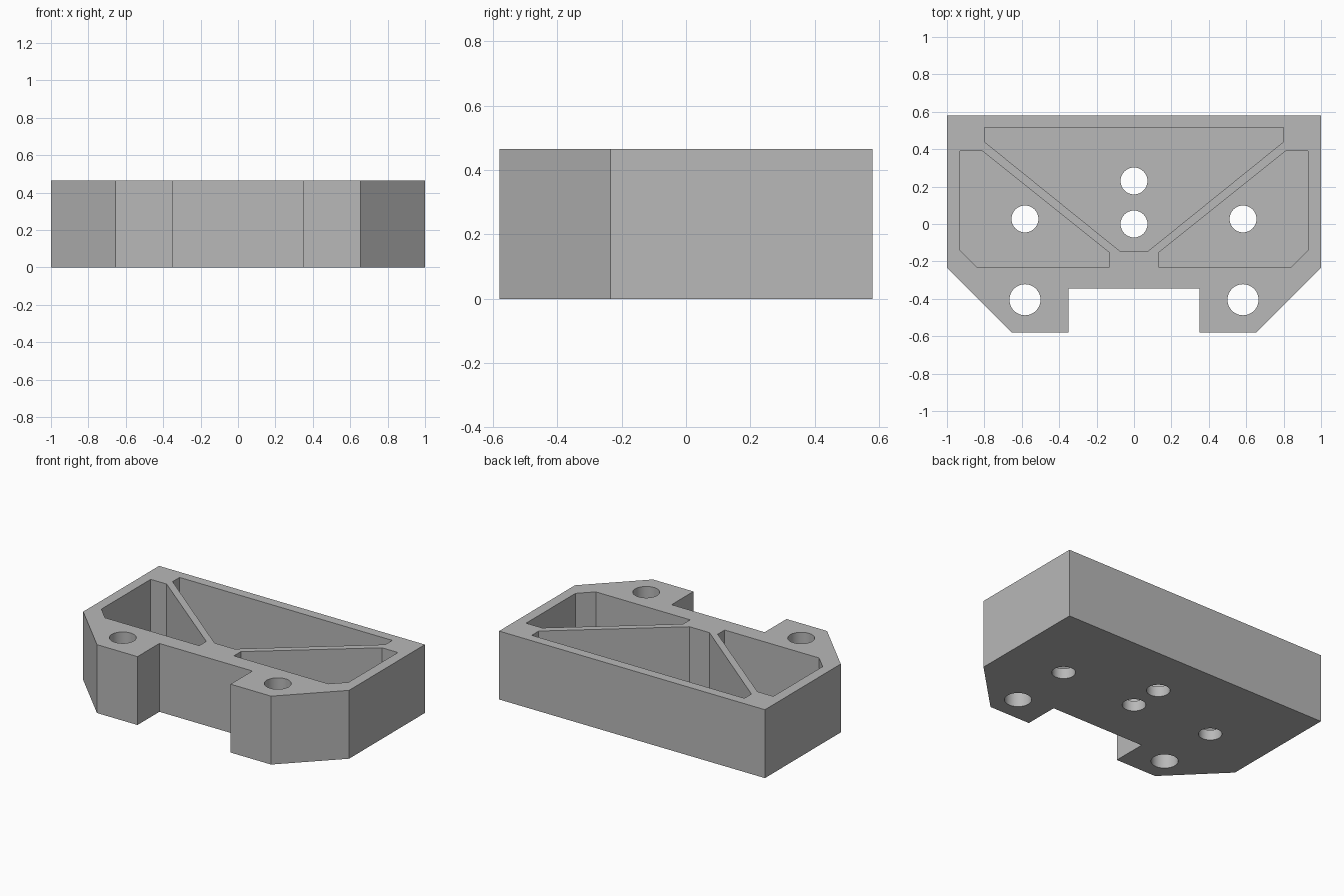
import bpy, bmesh
from math import cos, sin, tau

HEIGHT, FLOOR = 0.465, 0.07

cube = bpy.data.objects.get("Cube")
if cube:
    bpy.data.objects.remove(cube, do_unlink=True)

grey = bpy.data.materials.new("plain grey")
grey.use_nodes = True
colour = (0.48, 0.48, 0.48, 1)
grey.diffuse_color = colour
grey.node_tree.nodes["Principled BSDF"].inputs["Base Color"].default_value = colour


def prism(name, outline, z0, z1):
    """Extrude a flat outline from z0 up to z1."""
    bm = bmesh.new()
    face = bm.faces.new([bm.verts.new((x, y, z0)) for x, y in outline])
    top = bmesh.ops.extrude_face_region(bm, geom=[face])["geom"]
    moved = [v for v in top if isinstance(v, bmesh.types.BMVert)]
    bmesh.ops.translate(bm, verts=moved, vec=(0, 0, z1 - z0))
    bmesh.ops.recalc_face_normals(bm, faces=bm.faces)
    mesh = bpy.data.meshes.new(name)
    bm.to_mesh(mesh)
    bm.free()
    mesh.materials.append(grey)
    obj = bpy.data.objects.new(name, mesh)
    bpy.context.collection.objects.link(obj)
    return obj


def flip(points):
    return [(-x, y) for x, y in reversed(points)]


def circle(x, y, r, n=48):
    return [(x + r * cos(tau * i / n), y + r * sin(tau * i / n)) for i in range(n)]


# Block with chamfered front corners and a front notch
half = [(0.35, -0.345), (0.35, -0.58), (0.655, -0.58), (1, -0.235), (1, 0.58)]
body = prism("bracket_body", half + flip(half), 0, HEIGHT)

# Open pockets separated by diagonal ribs
centre_half = [(0.075, -0.145), (0.8, 0.44), (0.8, 0.515)]
side = [(0.13, -0.155), (0.13, -0.23), (0.84, -0.23),
        (0.93, -0.14), (0.93, 0.39), (0.81, 0.39)]
cutters = [prism("pocket_cutter", p, FLOOR, HEIGHT + 0.1)
           for p in (centre_half + flip(centre_half), side, flip(side))]

# Through holes: floor holes and larger front lug holes
holes = [(0, 0.23, 0.072), (0, 0, 0.072)]
for s in (-1, 1):
    holes += [(s * 0.583, 0.027, 0.072), (s * 0.583, -0.405, 0.083)]
cutters += [prism("hole_cutter", circle(*h), -0.1, HEIGHT + 0.2) for h in holes]

bpy.context.view_layer.objects.active = body
for cutter in cutters:
    cutter.hide_render = True
    mod = body.modifiers.new("cut", "BOOLEAN")
    mod.operation = "DIFFERENCE"
    mod.solver = "EXACT"
    mod.object = cutter
    bpy.ops.object.modifier_apply(modifier=mod.name)
    bpy.data.objects.remove(cutter, do_unlink=True)

# Smooth hole walls, sharp edges elsewhere
bpy.ops.object.select_all(action="DESELECT")
body.select_set(True)
bpy.ops.object.shade_smooth_by_angle(angle=0.5)
